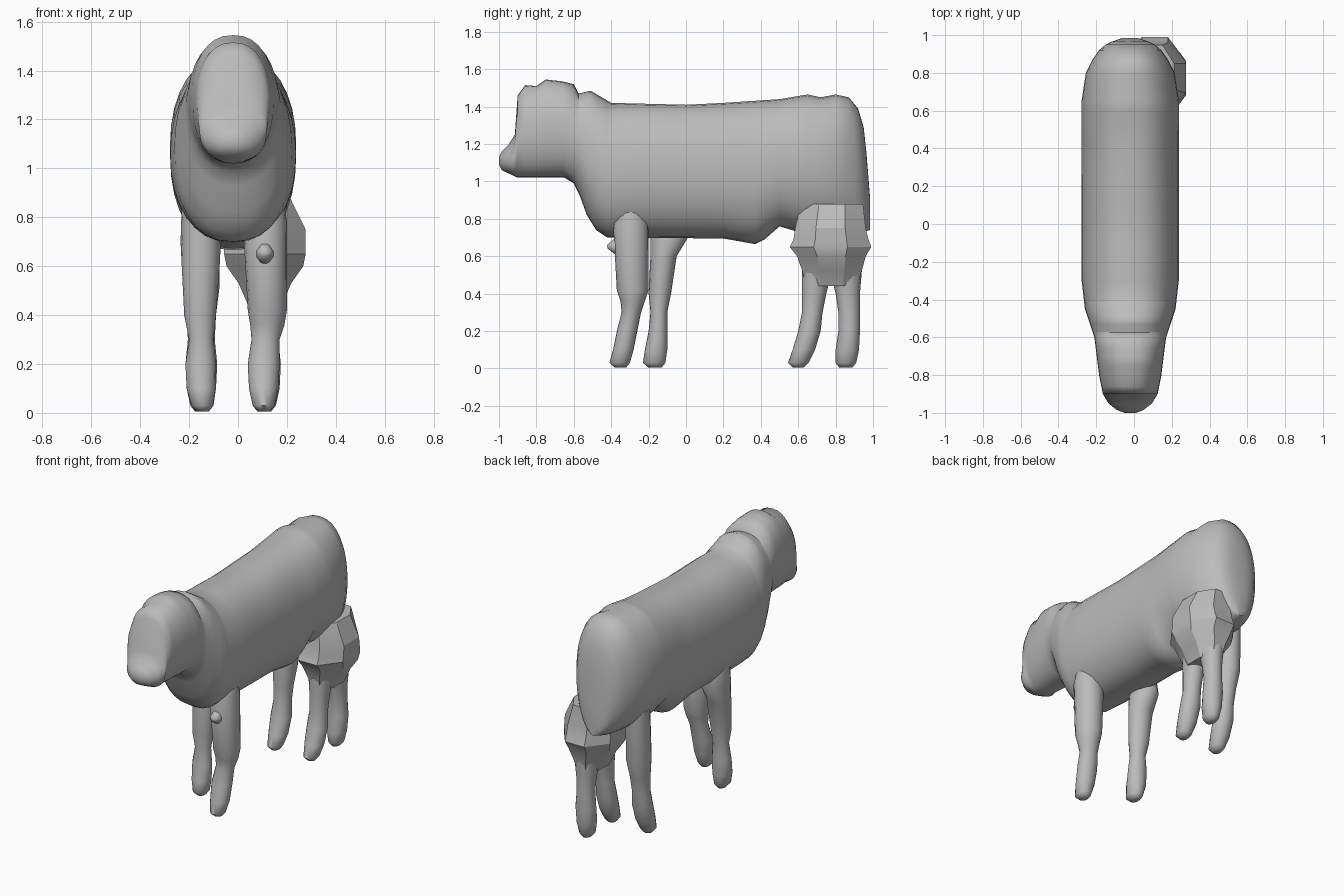
import bpy, bmesh
from math import sin, cos, pi, copysign, radians

cube = bpy.data.objects.get("Cube")
if cube:
    bpy.data.objects.remove(cube)

grey = bpy.data.materials.new("plain grey")
grey.use_nodes = True
grey.diffuse_color = (0.5, 0.5, 0.5, 1)
grey.node_tree.nodes["Principled BSDF"].inputs["Base Color"].default_value = (0.5, 0.5, 0.5, 1)


def loft(name, rings, angle=60):
    """Skin a list of vertex rings and cap both ends."""
    bm = bmesh.new()
    loops = [[bm.verts.new(p) for p in ring] for ring in rings]
    n = len(loops[0])
    for a, b in zip(loops, loops[1:]):
        for i in range(n):
            j = (i + 1) % n
            bm.faces.new((a[i], a[j], b[j], b[i]))
    bm.faces.new(loops[0])
    bm.faces.new(loops[-1])
    bmesh.ops.recalc_face_normals(bm, faces=bm.faces)
    mesh = bpy.data.meshes.new(name)
    bm.to_mesh(mesh)
    bm.free()
    mesh.materials.append(grey)
    obj = bpy.data.objects.new(name, mesh)
    bpy.context.collection.objects.link(obj)
    bpy.ops.object.select_all(action="DESELECT")
    obj.select_set(True)
    bpy.context.view_layer.objects.active = obj
    bpy.ops.object.shade_smooth_by_angle(angle=radians(angle))
    return obj


def rounded(v, power=0.85):
    return copysign(abs(v) ** power, v)


def at(y, points):
    """Read a piecewise-linear profile at y."""
    for (y0, v0), (y1, v1) in zip(points, points[1:]):
        if y <= y1:
            return v0 + (v1 - v0) * (y - y0) / (y1 - y0)
    return points[-1][1]


def body_ring(y, n=32):
    lo, hi, w = at(y, belly), at(y, back), at(y, width)
    mid, half = (lo + hi) / 2, (hi - lo) / 2
    return [(-0.02 + w * rounded(cos(2 * pi * i / n)), y,
             mid + half * rounded(sin(2 * pi * i / n), 0.95)) for i in range(n)]


def leg_ring(z, x0, x1, y0, y1, n=16, turn=0.0, grow=1.0):
    cx, cy = (x0 + x1) / 2, (y0 + y1) / 2
    rx, ry = (x1 - x0) / 2 * grow, (y1 - y0) / 2 * grow
    return [(cx + rx * cos(2 * pi * i / n + turn),
             cy + ry * sin(2 * pi * i / n + turn), z) for i in range(n)]


# Head, neck and trunk: top line, under line and half width along the length
back = [(-1, 1.13), (-.985, 1.16), (-.95, 1.195), (-.915, 1.25), (-.9, 1.46), (-.86, 1.515),
        (-.8, 1.51), (-.75, 1.545), (-.66, 1.535), (-.6, 1.52), (-.575, 1.47), (-.51, 1.485),
        (-.45, 1.45), (-.4, 1.42), (0, 1.41), (.2, 1.42), (.5, 1.44), (.65, 1.465),
        (.72, 1.45), (.8, 1.465), (.87, 1.45), (.92, 1.39), (.95, 1.29), (.965, 1.15), (.985, .9)]
belly = [(-1, 1.09), (-.985, 1.06), (-.9, 1.02), (-.65, 1.02), (-.6, .99), (-.57, .93),
         (-.53, .82), (-.48, .74), (-.42, .7), (.2, .695), (.37, .665), (.42, .69),
         (.5, .76), (.6, .73), (.9, .72), (.985, .74)]
width = [(-1, .03), (-.985, .07), (-.95, .115), (-.9, .145), (-.8, .165), (-.6, .19),
         (-.45, .24), (-.3, .257), (.65, .258), (.8, .235), (.87, .2), (.92, .165),
         (.95, .13), (.965, .1), (.985, .04)]
stations = sorted({y for line in (back, belly, width) for y, _ in line}
                  | {-.2, -.1, .1, .3, -.7})
loft("body", [body_ring(y) for y in stations])

# Legs: height, then the x range and y range of each ring
legs = {
    "left_front_leg": [
        (.85, .04, .19, -.36, -.23), (.78, .02, .2, -.39, -.2), (.42, .04, .2, -.37, -.2),
        (.36, .05, .19, -.35, -.22), (.3, .055, .17, -.345, -.24), (.2, .04, .17, -.37, -.26),
        (.1, .045, .165, -.39, -.28), (.03, .06, .15, -.41, -.3), (.005, .08, .13, -.38, -.32)],
    "right_front_leg": [
        (.85, -.23, -.09, -.18, -.02), (.7, -.235, -.07, -.19, .01), (.6, -.23, -.075, -.19, -.05),
        (.4, -.22, -.09, -.2, -.08), (.3, -.2, -.1, -.19, -.1), (.2, -.215, -.09, -.2, -.1),
        (.1, -.21, -.09, -.22, -.1), (.03, -.19, -.1, -.23, -.11), (.005, -.17, -.12, -.2, -.13)],
}
for name, rings in legs.items():
    loft(name, [leg_ring(*r) for r in rings])


# Hind legs share one set of shank widths
def hind_leg(name, x, path, top=()):
    rings = list(top)
    for (z, y0, y1), rx in zip(path, (.075, .06, .055, .065, .06, .045, .025)):
        rings.append((z, x - rx, x + rx, y0, y1))
    loft(name, [leg_ring(*r) for r in rings])


forward_path = [(.52, .62, .78), (.4, .62, .75), (.3, .62, .73), (.2, .6, .72),
                (.1, .57, .69), (.03, .545, .655), (.005, .57, .63)]
rear_path = [(.52, .77, .94), (.4, .8, .93), (.3, .815, .93), (.2, .815, .93),
             (.1, .8, .925), (.03, .8, .91), (.005, .82, .89)]
hind_leg("left_hind_forward_leg", .11, forward_path)
hind_leg("left_hind_rear_leg", .11, rear_path)
hind_leg("right_hind_leg", -.15, forward_path, [(.85, -.22, -.08, .63, .79)])

# Faceted thigh joining the two left hind legs
thigh = [(.88, 0, .215, .61, .95), (.75, -.06, .28, .58, .965), (.69, -.06, .28, .57, .98),
         (.65, -.06, .28, .55, .995), (.6, -.05, .27, .59, .965), (.53, 0, .22, .615, .945),
         (.44, .04, .18, .64, .92)]
loft("left_thigh", [leg_ring(*r, n=8, turn=pi / 8, grow=1.06) for r in thigh], 25)

# Knee knob on the left front leg
knob = [(.69, .09, .13, -.39, -.33), (.66, .075, .145, -.425, -.33),
        (.64, .075, .145, -.42, -.33), (.61, .09, .13, -.38, -.33)]
loft("left_knee_knob", [leg_ring(*r, n=10) for r in knob])
